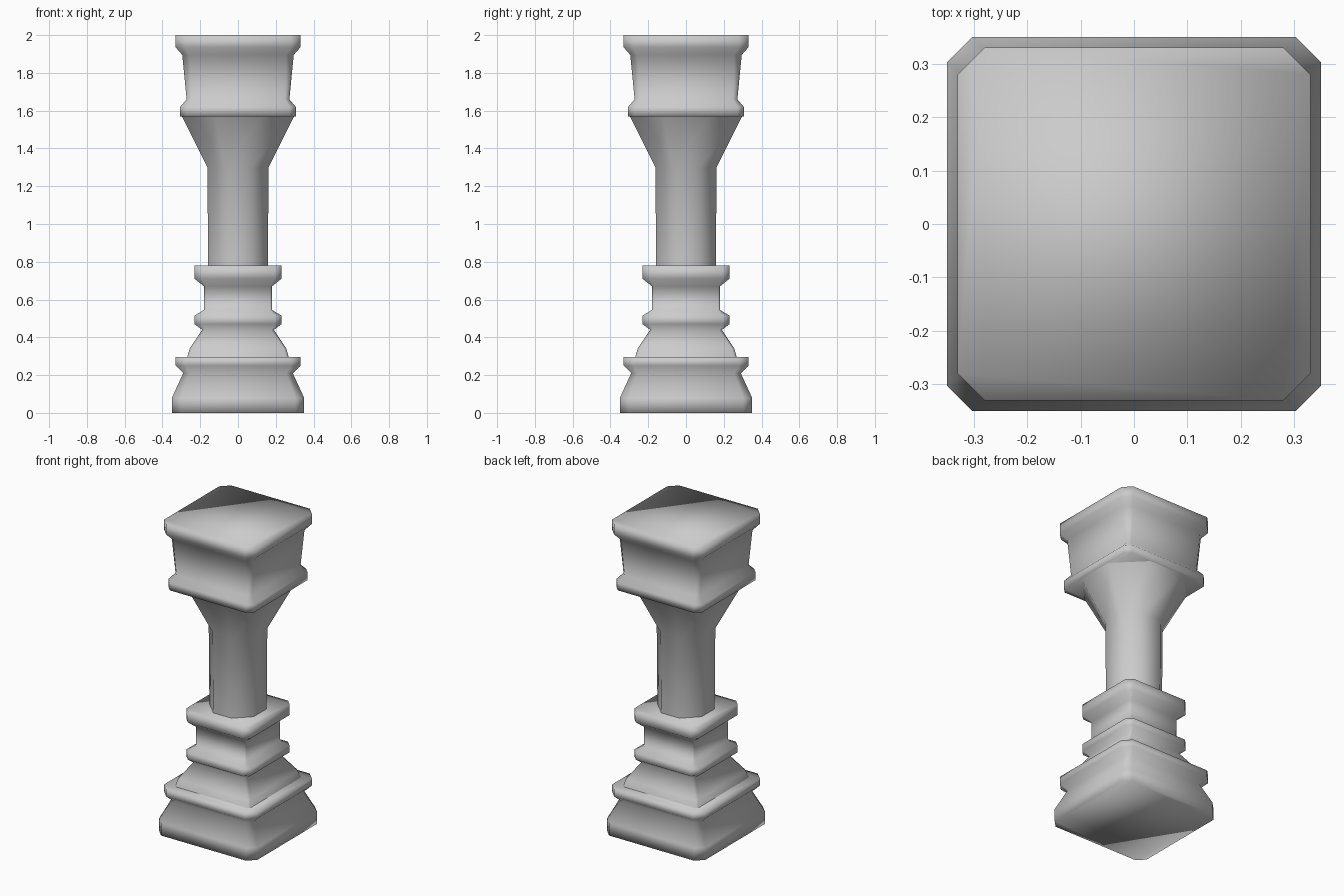
import bpy, bmesh

cube = bpy.data.objects.get("Cube")
if cube:
    bpy.data.objects.remove(cube, do_unlink=True)

stone = bpy.data.materials.new("grey stone")
stone.use_nodes = True
grey = (0.6, 0.6, 0.6, 1)
stone.diffuse_color = grey
stone.node_tree.nodes["Principled BSDF"].inputs["Base Color"].default_value = grey


def corner_ring(bm, z, half, cut):
    """Square outline with its four corners cut off."""
    inner = half - cut
    quarter = [(half, -inner), (half, inner)]
    points = []
    for _ in range(4):
        points += quarter
        quarter = [(-y, x) for x, y in quarter]
    return [bm.verts.new((x, y, z)) for x, y in points]


def stacked_part(name, profile, cap_bottom=True, cap_top=True):
    """Skin a stack of rings given as (height, half width, corner cut)."""
    bm = bmesh.new()
    rings = [corner_ring(bm, *level) for level in profile]
    for low, high in zip(rings, rings[1:]):
        for i in range(len(low)):
            j = (i + 1) % len(low)
            bm.faces.new((low[i], low[j], high[j], high[i]))
    if cap_bottom:
        bm.faces.new(rings[0][::-1])
    if cap_top:
        bm.faces.new(rings[-1])
    for face in bm.faces:
        face.smooth = True
    mesh = bpy.data.meshes.new(name)
    bm.to_mesh(mesh)
    bm.free()
    mesh.materials.append(stone)
    obj = bpy.data.objects.new(name, mesh)
    bpy.context.collection.objects.link(obj)
    return obj


# Wide foot with a raised rim
stacked_part("base", [
    (0, 0.35, 0.047), (0.08, 0.35, 0.047), (0.21, 0.29, 0.035),
    (0.25, 0.33, 0.05), (0.295, 0.33, 0.05)])

# Sloping plinth, lower moulding, neck and upper moulding
stacked_part("waist", [
    (0.29, 0.27, 0.015), (0.34, 0.256, 0.015), (0.44, 0.19, 0.015),
    (0.47, 0.23, 0.035), (0.515, 0.23, 0.035), (0.545, 0.18, 0.01),
    (0.67, 0.18, 0.01), (0.71, 0.23, 0.035), (0.78, 0.23, 0.035)],
    cap_bottom=False)

# Eight-sided shaft that flares under the capital
OCT = 0.586
stacked_part("shaft", [(z, r, r * OCT) for z, r in
                       [(0.77, 0.158), (1.3, 0.162), (1.575, 0.3)]],
             cap_bottom=False, cap_top=False)

# Square capital with rims at both ends
stacked_part("capital", [
    (1.57, 0.306, 0.035), (1.62, 0.306, 0.035), (1.66, 0.272, 0.025),
    (1.895, 0.295, 0.04), (1.935, 0.33, 0.05), (2, 0.33, 0.05)])
